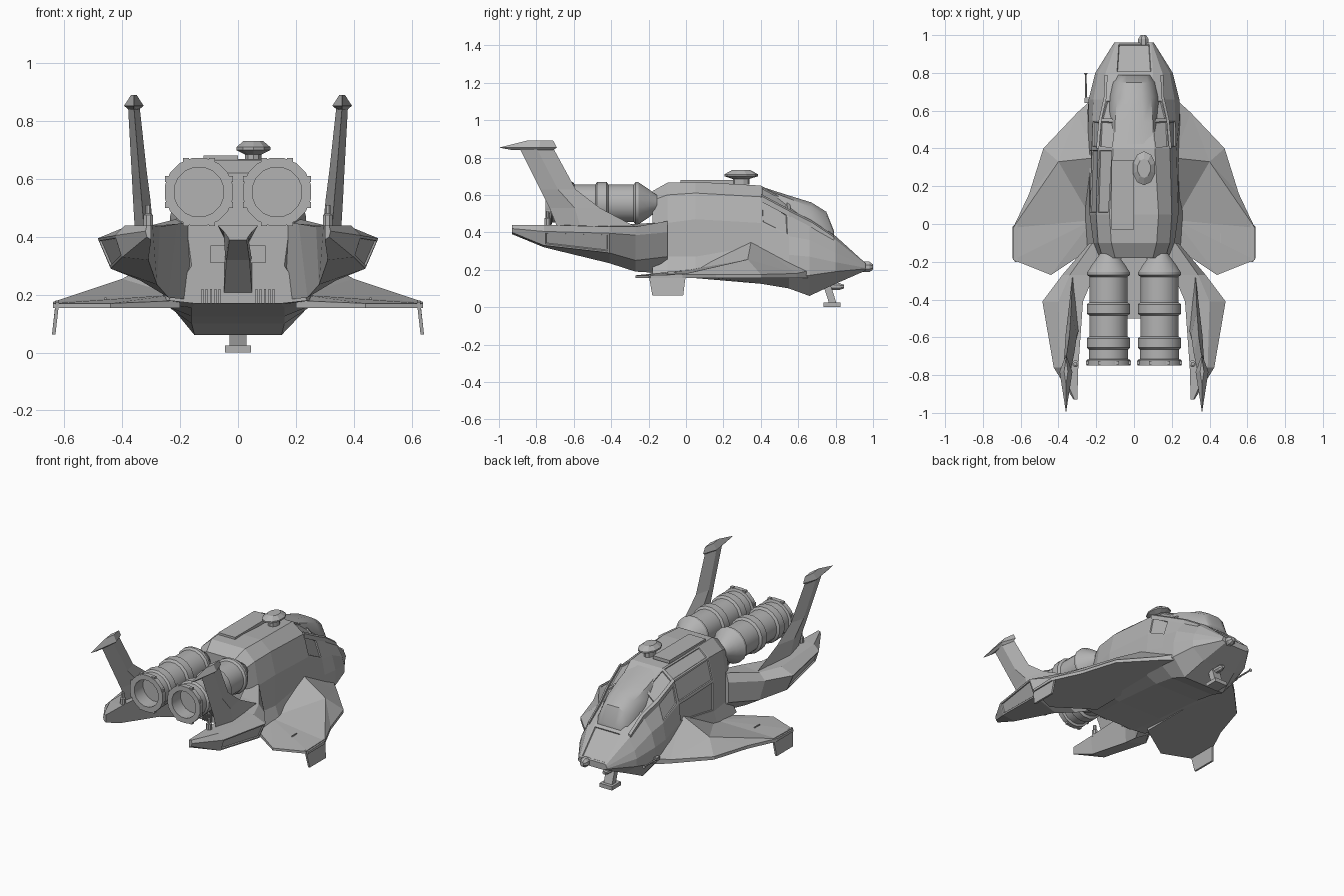
import bpy, bmesh, math
from mathutils import Vector, Matrix

if "Cube" in bpy.data.objects:
    bpy.data.objects.remove(bpy.data.objects["Cube"], do_unlink=True)

grey = bpy.data.materials.new("hull grey")
grey.use_nodes = True
COLOUR = (0.45, 0.45, 0.45, 1)
grey.diffuse_color = COLOUR
grey.node_tree.nodes["Principled BSDF"].inputs["Base Color"].default_value = COLOUR


def finish(name, bm, mirror=False, smooth=0):
    bmesh.ops.recalc_face_normals(bm, faces=bm.faces)
    mesh = bpy.data.meshes.new(name)
    bm.to_mesh(mesh)
    bm.free()
    mesh.materials.append(grey)
    ob = bpy.data.objects.new(name, mesh)
    bpy.context.collection.objects.link(ob)
    if smooth:
        bpy.ops.object.select_all(action='DESELECT')
        ob.select_set(True)
        bpy.context.view_layer.objects.active = ob
        bpy.ops.object.shade_smooth_by_angle(angle=math.radians(smooth))
    if mirror:
        ob.modifiers.new("Mirror", 'MIRROR').use_mirror_merge = False
    return ob


def skin(name, rings, mirror=False, smooth=0, panels=None):
    """Join rings of points into a capped solid; inset the faces chosen by panels."""
    bm = bmesh.new()
    loops = [[bm.verts.new(p) for p in ring] for ring in rings]
    n = len(loops[0])
    for a, b in zip(loops, loops[1:]):
        for i in range(n):
            bm.faces.new((a[i], a[(i + 1) % n], b[(i + 1) % n], b[i]))
    bm.faces.new(loops[0])
    bm.faces.new(loops[-1][::-1])
    bmesh.ops.recalc_face_normals(bm, faces=bm.faces)
    if panels:
        chosen = [f for f in bm.faces if panels(f.calc_center_median(), f.normal)]
        bmesh.ops.inset_individual(bm, faces=chosen, thickness=0.014, depth=0)
        bmesh.ops.inset_individual(bm, faces=chosen, thickness=0.004, depth=-0.007)
    return finish(name, bm, mirror, smooth)


def hull(name, sections, **kw):
    """Symmetric loft along y from half sections of (x, z)."""
    rings = [[(x, y, z) for x, z in half] + [(-x, y, z) for x, z in half[::-1]]
             for y, half in sections]
    return skin(name, rings, **kw)


def box(name, x, y, z, mirror=False):
    rings = [[(x[0], y[0], h), (x[1], y[0], h), (x[1], y[1], h), (x[0], y[1], h)] for h in z]
    return skin(name, rings, mirror)


def lathe(name, centre, profile, sides, axis='Y', mirror=False, smooth=0):
    """Turn (radius, distance) pairs about an axis through centre."""
    rings = []
    for r, d in profile:
        ring = []
        for i in range(sides):
            a = math.tau * (i + 0.5) / sides
            c, s = r * math.cos(a), r * math.sin(a)
            ring.append(Vector(centre) + Vector((c, d, s) if axis == 'Y' else (c, s, d)))
        rings.append(ring)
    return skin(name, rings, mirror, smooth)


# Fuselage: roof, shoulder, waist, sill, chine, keel at each station
def hull_panel(c, n):
    door = c.x < -0.15 and 0.05 < c.y < 0.4 and c.z > 0.35
    side_window = abs(c.x) > 0.08 and 0.4 < c.y < 0.66 and c.z > 0.45
    nose_hatch = c.y > 0.8 and n.z > 0.5 and abs(c.x) < 0.05
    return door or side_window or nose_hatch

hull("fuselage", [
    (-0.18, [(.10, .62), (.165, .57), (.18, .45), (.16, .30), (.24, .18), (.15, .17)]),
    (-0.10, [(.12, .665), (.19, .60), (.215, .45), (.215, .27), (.25, .18), (.15, .165)]),
    (0.05, [(.13, .67), (.20, .61), (.235, .47), (.235, .27), (.27, .17), (.16, .155)]),
    (0.40, [(.11, .65), (.19, .59), (.225, .45), (.235, .33), (.26, .165), (.16, .125)]),
    (0.55, [(.09, .57), (.18, .50), (.22, .38), (.24, .28), (.25, .165), (.16, .10)]),
    (0.66, [(.09, .48), (.15, .45), (.215, .36), (.24, .27), (.24, .17), (.15, .06)]),
    (0.80, [(.10, .38), (.15, .36), (.19, .29), (.205, .24), (.205, .19), (.12, .125)]),
    (0.96, [(.09, .235), (.095, .23), (.10, .22), (.105, .21), (.10, .205), (.08, .195)]),
], panels=hull_panel)

# Bulged cockpit glass
hull("canopy", [
    (0.41, [(.05, .642), (.10, .635), (.13, .57), (.13, .52)]),
    (0.54, [(.05, .60), (.10, .585), (.135, .51), (.13, .47)]),
    (0.67, [(.04, .56), (.09, .535), (.13, .45), (.13, .41)]),
    (0.75, [(.04, .51), (.075, .49), (.11, .41), (.11, .38)]),
    (0.79, [(.04, .41), (.065, .40), (.085, .385), (.085, .37)]),
], smooth=35)

# Cockpit frame rails
skin("canopy_rail", [[(x, y, z), (x + .015, y, z - .01), (x + .015, y, z - .04), (x, y, z - .03)]
     for x, y, z in [(.185, .40, .605), (.172, .55, .525), (.145, .67, .465), (.14, .79, .385)]],
     mirror=True)

# Roof gear
box("roof_plate", (-.12, 0), (-.03, .34), (.66, .681))
turret = lathe("roof_turret", (.053, .30, 0),
               [(.03, .655), (.03, .685), (.062, .70), (.062, .71), (.035, .732)], 10, 'Z')
for v in turret.data.vertices:
    v.co.y = .295 + (v.co.y - .30) * 1.45

# Wing: folded top over a flat underside
outline = [(.20, .68, .20), (.30, .59, .18), (.48, .40, .175), (.555, .16, .175), (.64, -.02, .175),
           (.64, -.19, .17), (.44, -.27, .17), (.20, -.11, .18)]
inner = [(.21, .35, .36), (.40, .33, .255), (.22, .02, .20)]
top_faces = [(0, 1, 8), (1, 9, 8), (1, 2, 9), (2, 3, 9), (3, 4, 9), (4, 10, 9),
             (4, 5, 10), (5, 6, 10), (6, 7, 10), (8, 9, 10)]
bm = bmesh.new()
top = [bm.verts.new(p) for p in outline + inner]
under = [bm.verts.new((x, y, .155)) for x, y, z in outline]
for f in top_faces:
    bm.faces.new([top[i] for i in f])
for i in range(len(under)):
    j = (i + 1) % len(under)
    bm.faces.new((top[i], top[j], under[j], under[i]))
bm.faces.new(under)
finish("wing", bm, mirror=True)

skin("winglet", [[(x, 0, .18), (x, -.20, .175), (x + .013, -.18, .063), (x + .013, -.015, .063)]
     for x in (.618, .630)], mirror=True)
box("wing_slot", (.455, .461), (-.10, -.05), (.17, .19), mirror=True)

# Tail booms
skin("tail_boom", [[(x, y, z) for x, z in ring] for y, ring in [
    (-0.10, [(.14, .455), (.22, .46), (.235, .40), (.235, .27), (.14, .18)]),
    (-0.27, [(.21, .445), (.34, .43), (.38, .385), (.34, .25), (.24, .19)]),
    (-0.41, [(.27, .435), (.40, .43), (.485, .395), (.44, .29), (.28, .235)]),
    (-0.76, [(.295, .44), (.39, .44), (.425, .405), (.40, .33), (.31, .32)]),
    (-0.93, [(.30, .44), (.315, .44), (.32, .42), (.315, .40), (.30, .39)]),
]], mirror=True, panels=lambda c, n: n.x > 0.6 and -.76 < c.y < -.41)

# Swept fins with pointed caps
def blade(x, front, rear, z, t, mid=0.5):
    y = front + (rear - front) * mid
    return [(x, front, z), (x + t, y, z), (x, rear, z), (x - t, y, z)]

skin("tail_fin", [blade(.325, -.27, -.69, .43, .032, .7), blade(.333, -.46, -.73, .53, .03),
     blade(.342, -.59, -.78, .63, .026), blade(.36, -.71, -.89, .85, .02)], mirror=True)
skin("fin_cap", [blade(.36, -.71, -.93, .84, .018, .35), blade(.36, -.69, -1, .853, .034, .3),
     blade(.36, -.71, -.85, .89, .010)], mirror=True)
lathe("boom_beacon", (.31, -.74, 0), [(.018, .43), (.018, .475), (.01, .48), (.01, .51)],
      8, 'Z', mirror=True)

# Engines with open nozzles
engine = [(.045, -.155), (.055, -.17), (.085, -.21), (.115, -.255), (.115, -.27), (.102, -.28),
          (.102, -.415), (.117, -.425), (.117, -.475), (.102, -.485), (.102, -.595), (.117, -.605),
          (.117, -.655), (.105, -.665), (.105, -.715), (.12, -.72), (.12, -.75),
          (.087, -.75), (.087, -.66)]
lathe("engine", (.135, 0, .555), engine, 16, mirror=True, smooth=28)
for i in range(8):
    a = math.tau * (i + .5) / 8
    x, z = .135 + .117 * math.cos(a), .555 + .117 * math.sin(a)
    box("nozzle_bolt", (x - .01, x + .01), (-.745, -.725), (z - .01, z + .01), mirror=True)

# Rear spar between the engines
hull("tail_spar", [(-.15, [(.07, .44), (.035, .37), (.05, .30), (.05, .18)]),
                   (-.30, [(.07, .44), (.035, .38), (.045, .34), (.04, .32)]),
                   (-.50, [(.07, .44), (.05, .42), (.035, .40), (.03, .39)])])
box("spar_box", (-.095, .095), (-.25, -.15), (.31, .37))
for i in range(5):
    x = .06 + i * .015
    box("rear_vent", (x, x + .007), (-.19, -.17), (.17, .22), mirror=True)

# Nose sensor, side probe and front landing leg
lathe("nose_sensor", (.05, 0, .215), [(.015, .93), (.03, .95), (.03, .98), (.015, 1)], 8)
box("probe_mount", (-.26, -.22), (.64, .67), (.19, .21))
lathe("side_probe", (-.255, 0, .20), [(.007, .64), (.005, .79), (.011, .795), (.011, .80)], 6)
skin("landing_leg", [[(-.03, y, z), (.03, y, z), (.03, y + .04, z), (-.03, y + .04, z)]
     for y, z in [(.72, .16), (.765, .02)]])
box("landing_foot", (-.045, .045), (.735, .825), (0, .025))
lathe("chin_light", (0, 0, .11), [(.02, .76), (.02, .82), (.01, .845)], 8)
